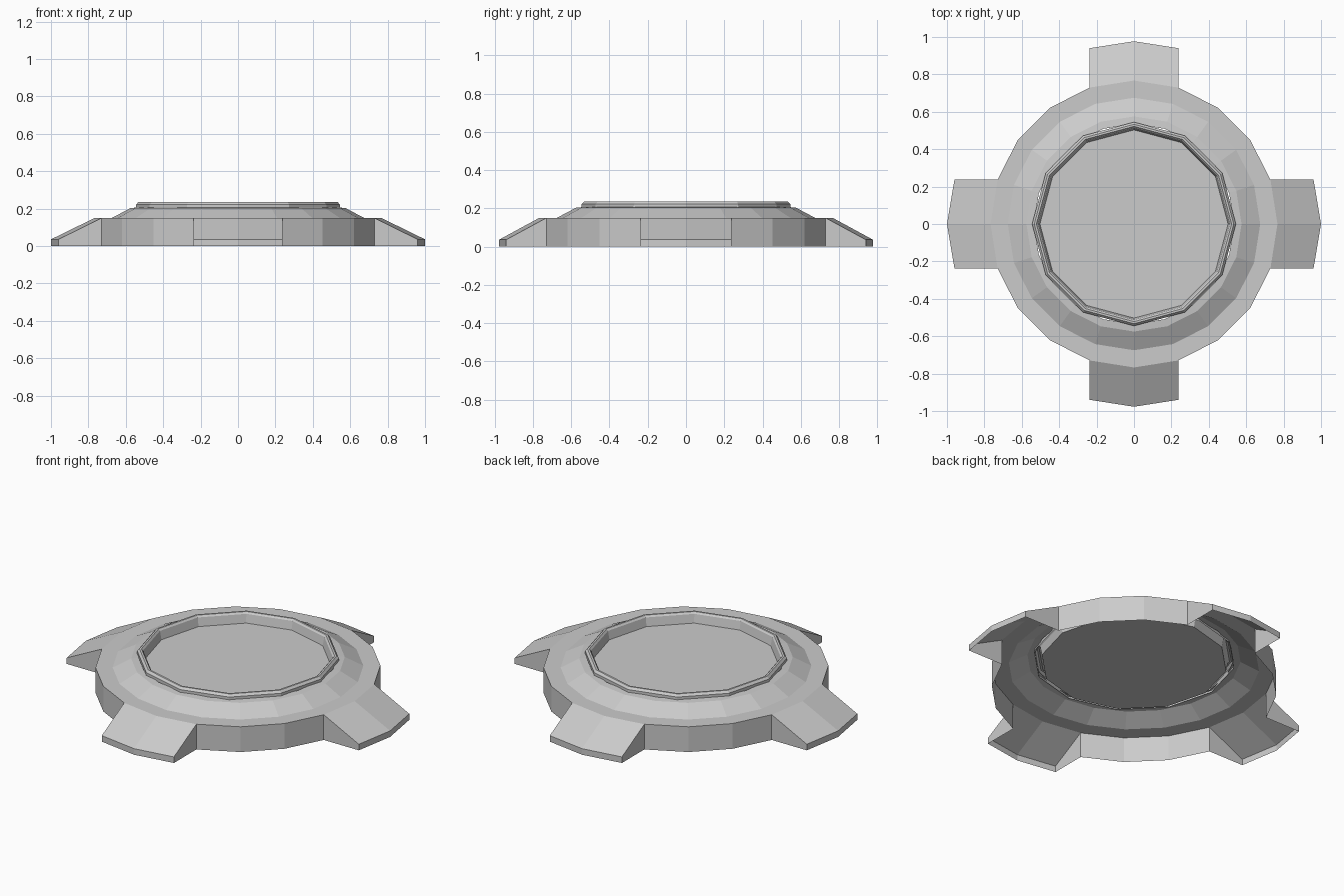
import bpy, bmesh
from math import cos, sin, pi

if "Cube" in bpy.data.objects:
    bpy.data.objects.remove(bpy.data.objects["Cube"])


def finish(bm, name):
    bmesh.ops.remove_doubles(bm, verts=bm.verts, dist=1e-5)
    me = bpy.data.meshes.new(name)
    bm.to_mesh(me)
    bm.free()
    ob = bpy.data.objects.new(name, me)
    bpy.context.collection.objects.link(ob)
    return ob


def face(bm, *pts):
    return bm.faces.new([bm.verts.new(p) for p in pts])


def polar(r, z, i, n):
    a = 2 * pi * i / n
    return (r * cos(a), r * sin(a), z)


def lathe(bm, profile, n, skip=()):
    """Faceted sheet; profile runs from outside to inside."""
    for (r0, z0), (r1, z1) in zip(profile, profile[1:]):
        for i in range(n):
            if i % 5 in skip:
                continue
            face(bm, polar(r0, z0, i, n), polar(r0, z0, i + 1, n),
                 polar(r1, z1, i + 1, n), polar(r1, z1, i, n))


R, H, N = 0.767, 0.15, 20

# Hollow base shell: outer wall is open where the four feet join
bm = bmesh.new()
lathe(bm, [(R, 0), (R, H)], N, skip=(0, 4))
lathe(bm, [(R, H), (0.675, H), (0.575, 0.203), (0.535, 0.207)], N)
finish(bm, "base_shell")

# Four sloping feet, the front and back pair slightly shorter
for k, name in enumerate(["right", "back", "left", "front"]):
    bm = bmesh.new()
    tip, corner = (1.0, 0.96) if k % 2 == 0 else (0.977, 0.94)
    c, s = round(cos(k * pi / 2)), round(sin(k * pi / 2))

    def turn(x, y, z):
        return (x * c - y * s, x * s + y * c, z)

    w = R * sin(pi / 10)
    inner = [(R * cos(pi / 10), -w), (R, 0), (R * cos(pi / 10), w)]
    outer = [(corner, -w), (tip, 0), (corner, w)]
    lip = 0.036
    for j in (0, 1):
        a, b, p, q = inner[j], inner[j + 1], outer[j], outer[j + 1]
        face(bm, turn(*a, H), turn(*p, lip), turn(*q, lip), turn(*b, H))
        face(bm, turn(*p, 0), turn(*q, 0), turn(*q, lip), turn(*p, lip))
    for j in (0, 2):
        pts = [turn(*inner[j], 0), turn(*outer[j], 0),
               turn(*outer[j], lip), turn(*inner[j], H)]
        face(bm, *(pts if j == 0 else pts[::-1]))
    finish(bm, name + "_foot")

# Twelve-sided raised rim with a recessed floor
bm = bmesh.new()
lathe(bm, [(0.545, 0.195), (0.545, 0.222), (0.533, 0.235), (0.522, 0.235),
           (0.513, 0.225), (0.503, 0.175)], 12)
face(bm, *[polar(0.503, 0.175, i, 12) for i in range(12)])
finish(bm, "rim_and_floor")
